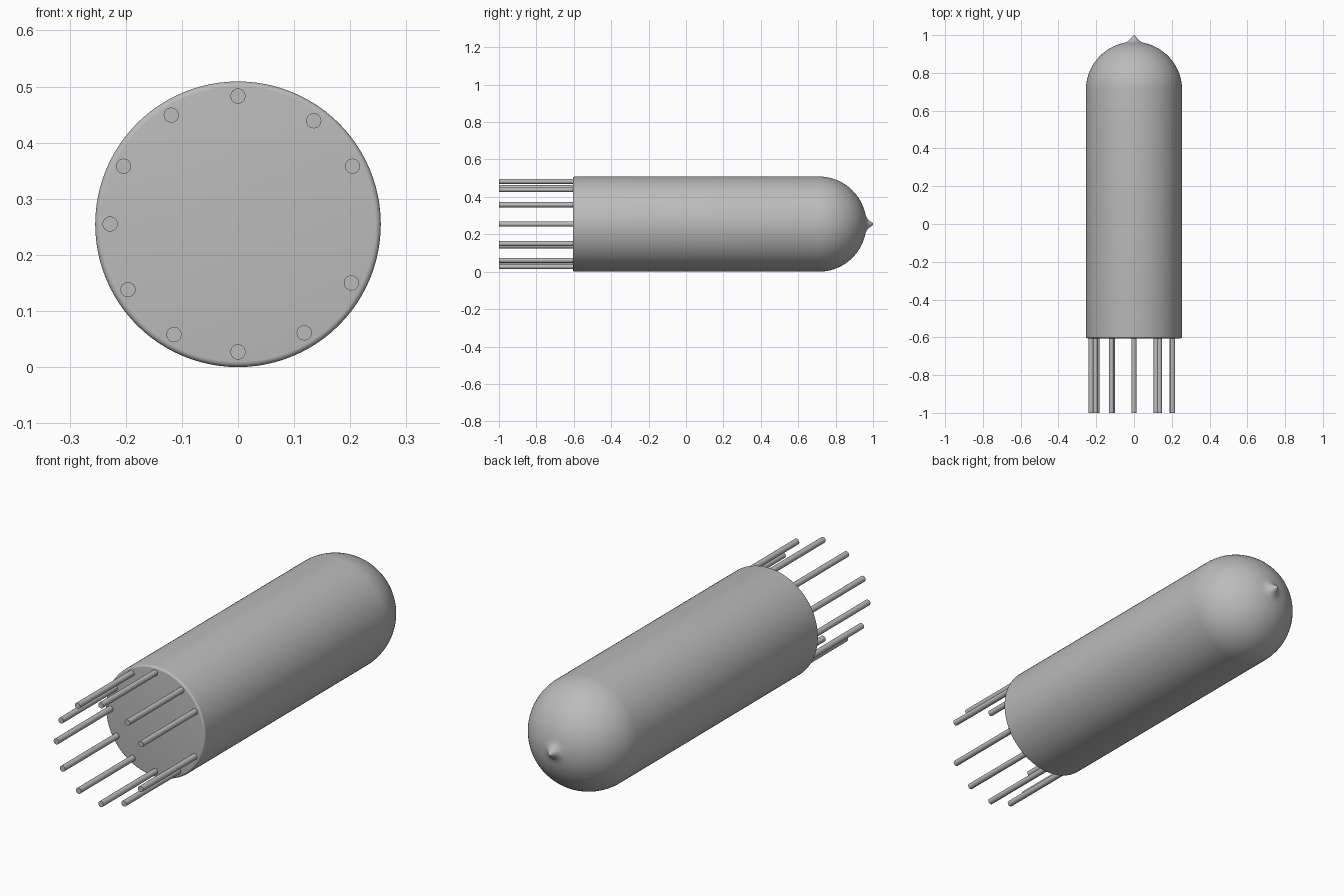
import bpy, bmesh, math
from mathutils import Matrix, Vector

cube = bpy.data.objects.get("Cube")
if cube:
    bpy.data.objects.remove(cube, do_unlink=True)

R = 0.2545          # body radius, also the axis height
FRONT = -0.605      # flat end of the body
DOME = 0.71         # centre of the rounded end

grey = bpy.data.materials.new("plain grey")
grey.use_nodes = True
colour = (0.5, 0.5, 0.5, 1)
grey.diffuse_color = colour
grey.node_tree.nodes["Principled BSDF"].inputs["Base Color"].default_value = colour


def lathe(name, profile, x=0.0, z=R, sides=96):
    """Spin (radius, y) points about an axis parallel to y."""
    bm = bmesh.new()
    verts = [bm.verts.new((r, y, 0)) for r, y in profile]
    edges = [bm.edges.new(pair) for pair in zip(verts, verts[1:])]
    bmesh.ops.spin(bm, geom=verts + edges, cent=(0, 0, 0), axis=(0, 1, 0),
                   angle=math.tau, steps=sides, use_duplicate=False)
    bmesh.ops.remove_doubles(bm, verts=bm.verts, dist=1e-5)
    bmesh.ops.recalc_face_normals(bm, faces=bm.faces)
    mesh = bpy.data.meshes.new(name)
    bm.to_mesh(mesh)
    bm.free()
    mesh.materials.append(grey)
    obj = bpy.data.objects.new(name, mesh)
    obj.location = (x, 0, z)
    bpy.context.collection.objects.link(obj)
    bpy.ops.object.select_all(action="DESELECT")
    obj.select_set(True)
    bpy.context.view_layer.objects.active = obj
    bpy.ops.object.shade_smooth_by_angle(angle=math.radians(35))
    return obj


# Tube body: flat end, rounded rim, straight wall, dome, drawn-out tip
bevel = 0.01
profile = [(0, FRONT)]
for i in range(7):
    a = math.pi / 2 * i / 6
    profile.append((R - bevel + bevel * math.sin(a), FRONT + bevel - bevel * math.cos(a)))
last = math.acos(0.06 / R)
for i in range(25):
    a = last * i / 24
    profile.append((R * math.cos(a), DOME + R * math.sin(a)))
profile += [(0.045, 0.961), (0.033, 0.967), (0.023, 0.975),
            (0.015, 0.985), (0.008, 0.995), (0.004, 0.999), (0, 1)]
lathe("glass_tube", profile)

# Contact pins around the flat end: x, height
pins = [(0, 0.483), (0.135, 0.439), (0.204, 0.358), (0.202, 0.15),
        (0.118, 0.061), (0, 0.027), (-0.114, 0.058), (-0.196, 0.138),
        (-0.228, 0.255), (-0.204, 0.358), (-0.119, 0.449)]
pin_profile = [(0, -1), (0.0135, -1), (0.0135, FRONT + 0.02), (0, FRONT + 0.02)]
for i, (x, z) in enumerate(pins, 1):
    lathe(f"pin_{i}", pin_profile, x, z, sides=24)
